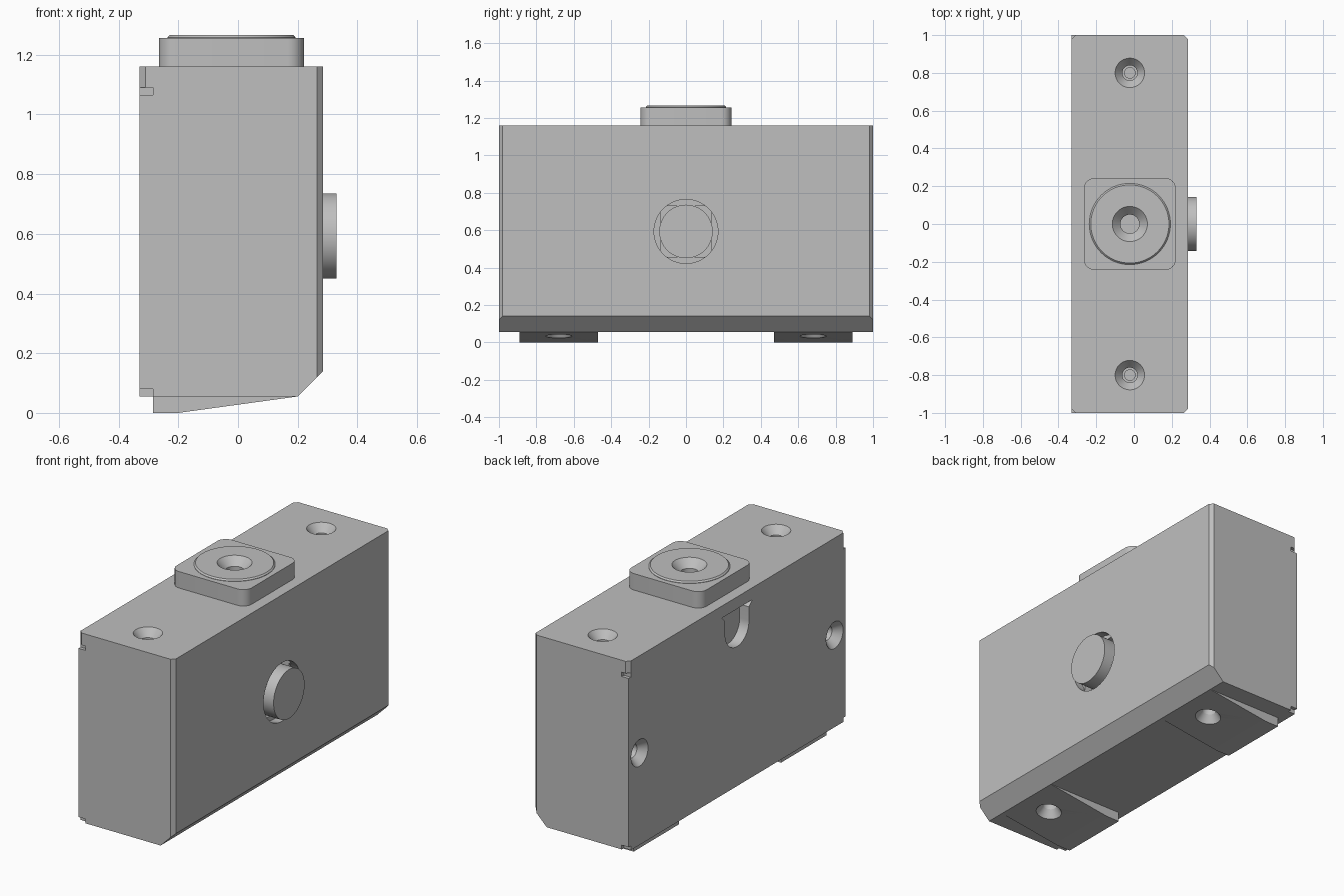
import bpy, bmesh, math
from mathutils import Vector

if "Cube" in bpy.data.objects:
    bpy.data.objects.remove(bpy.data.objects["Cube"], do_unlink=True)

grey = bpy.data.materials.new("light grey")
grey.use_nodes = True
colour = (0.52, 0.52, 0.52, 1)
grey.diffuse_color = colour
grey.node_tree.nodes["Principled BSDF"].inputs["Base Color"].default_value = colour

MID = -0.022      # x of the top fittings
BUTTON_Z = 0.593  # height of the side fittings
SLOT = 1.09       # top of the wall slot


def finish(name, bm):
    bmesh.ops.recalc_face_normals(bm, faces=bm.faces)
    mesh = bpy.data.meshes.new(name)
    bm.to_mesh(mesh)
    bm.free()
    mesh.materials.append(grey)
    obj = bpy.data.objects.new(name, mesh)
    bpy.context.collection.objects.link(obj)
    return obj


def prism(name, outline, axis, a, b):
    """Extrude a 2D outline along an axis from a to b."""
    place = {"x": lambda u, v, w: (w, u, v),
             "y": lambda u, v, w: (u, w, v),
             "z": lambda u, v, w: (u, v, w)}[axis]
    bm = bmesh.new()
    low, high = [[bm.verts.new(place(u, v, w)) for u, v in outline] for w in (a, b)]
    bm.faces.new(low)
    bm.faces.new(high)
    n = len(outline)
    for i in range(n):
        j = (i + 1) % n
        bm.faces.new((low[i], low[j], high[j], high[i]))
    return finish(name, bm)


def rect(u0, u1, v0, v1):
    return [(u0, v0), (u1, v0), (u1, v1), (u0, v1)]


def arc(u, v, r, start, end, steps):
    angles = [math.radians(start + (end - start) * i / steps) for i in range(steps + 1)]
    return [(u + r * math.cos(t), v + r * math.sin(t)) for t in angles]


def lathe(name, profile, at, axis, n=64):
    """Revolve (radius, height) points about an axis through a point."""
    turn = Vector(axis).to_track_quat("Z", "Y")
    bm = bmesh.new()
    rings = []
    for r, h in profile:
        rings.append([bm.verts.new(Vector(at) + turn @ Vector((
            r * math.cos(math.tau * i / n), r * math.sin(math.tau * i / n), h)))
            for i in range(n)])
    for lo, hi in zip(rings, rings[1:]):
        for i in range(n):
            j = (i + 1) % n
            bm.faces.new((lo[i], lo[j], hi[j], hi[i]))
    bm.faces.new(rings[0])
    bm.faces.new(rings[-1])
    return finish(name, bm)


def cut(obj, cutter):
    mod = obj.modifiers.new("cut", "BOOLEAN")
    mod.operation = "DIFFERENCE"
    mod.solver = "EXACT"
    mod.object = cutter
    bpy.context.view_layer.objects.active = obj
    bpy.ops.object.modifier_apply(modifier=mod.name)
    bpy.data.objects.remove(cutter, do_unlink=True)


def screw_hole(obj, at, axis, wide=0.078, neck=0.04, pin=0.028):
    """Countersunk stepped hole; the axis points out of the surface."""
    cut(obj, lathe("hole_cutter", [
        (pin, -0.16), (pin, -0.1), (neck, -0.1), (neck, -0.045),
        (wide, 0), (wide, 0.05)], at, axis, 48))


# Main body with a sloped lower edge and chamfered upright edges
body = prism("body", [(-0.33, 0.055), (0.2, 0.055), (0.285, 0.14),
                      (0.285, 1.16), (-0.33, 1.16)], "y", -1, 1)
bm = bmesh.new()
bm.from_mesh(body.data)
uprights = [e for e in bm.edges if all(v.co.x > 0.28 for v in e.verts)
            and abs(e.verts[0].co.z - e.verts[1].co.z) > 0.5]
bmesh.ops.bevel(bm, geom=uprights, offset=0.02, segments=1, affect="EDGES")
bm.to_mesh(body.data)
bm.free()

# Notched corners on the mounting side
for s in (-1, 1):
    edge, out = s * 0.98, s * 1.05
    cut(body, prism("corner_cutter", [(-0.4, edge - s * 0.07), (-0.4, out),
                                      (-0.31, s * 1.0), (-0.33, edge)],
                    "z", SLOT - 0.001, 1.3))
    for z0, z1 in ((SLOT - 0.025, SLOT), (0.0, 0.08)):
        cut(body, prism("notch_cutter", rect(-0.4, -0.285, *sorted((edge, out))),
                        "z", z0, z1))

# Hanging slot: a rounded pocket with flared top corners
slot = [(0.14, SLOT), (-0.14, SLOT), (-0.11, SLOT - 0.03)]
slot += arc(0, 0.98, 0.11, 180, 360, 24) + [(0.11, SLOT - 0.03)]
cut(body, prism("slot_cutter", slot, "x", -0.4, -0.27))

# Screw holes on the top and the mounting side
for s in (-1, 1):
    screw_hole(body, (MID, s * 0.8, 1.16), (0, 0, 1))
    screw_hole(body, (-0.33, s * 0.9, BUTTON_Z), (-1, 0, 0))

# Button recess with a square pocket behind it
cut(body, lathe("recess_cutter", [(0.171, -0.05), (0.171, 0.05)],
                (0.285, 0, BUTTON_Z), (1, 0, 0)))
h = 0.137
cut(body, prism("pocket_cutter", rect(-h, h, BUTTON_Z - h, BUTTON_Z + h),
                "x", 0.19, 0.25))
button = lathe("button", [(0.143, 0.185), (0.143, 0.33)], (0, 0, BUTTON_Z), (1, 0, 0))

# Wedge feet
feet = []
for name, s in (("front_foot", -1), ("back_foot", 1)):
    y0, y1 = sorted((s * 0.47, s * 0.89))
    foot = prism(name, [(-0.285, 0), (-0.2, 0), (0.2, 0.055), (-0.285, 0.055)],
                 "y", y0, y1)
    slope = Vector((0.055, 0, -0.4)).normalized()
    hole = (0.04, s * 0.68, 0.033)
    screw_hole(foot, hole, slope, wide=0.07)
    screw_hole(body, hole, slope, wide=0.07)
    feet.append(foot)

# Rounded top plate with a raised disc and a central screw hole
cx, cy, r = 0.243, 0.243, 0.055
outline = []
for sx, sy, start in ((1, 1, 0), (-1, 1, 90), (-1, -1, 180), (1, -1, 270)):
    outline += arc(MID + sx * (cx - r), sy * (cy - r), r, start, start + 90, 8)
plate = prism("top_plate", outline, "z", 1.16, 1.256)
disc = lathe("top_disc", [(0.215, 1.25), (0.215, 1.258), (0.207, 1.266)],
             (MID, 0, 0), (0, 0, 1))
for part in (plate, disc):
    screw_hole(part, (MID, 0, 1.266), (0, 0, 1), wide=0.093, neck=0.05, pin=0.034)

# Smooth the round walls and keep the edges crisp
bpy.ops.object.select_all(action="DESELECT")
for obj in [body, button, plate, disc] + feet:
    obj.select_set(True)
bpy.context.view_layer.objects.active = body
bpy.ops.object.shade_smooth_by_angle(angle=math.radians(25))
